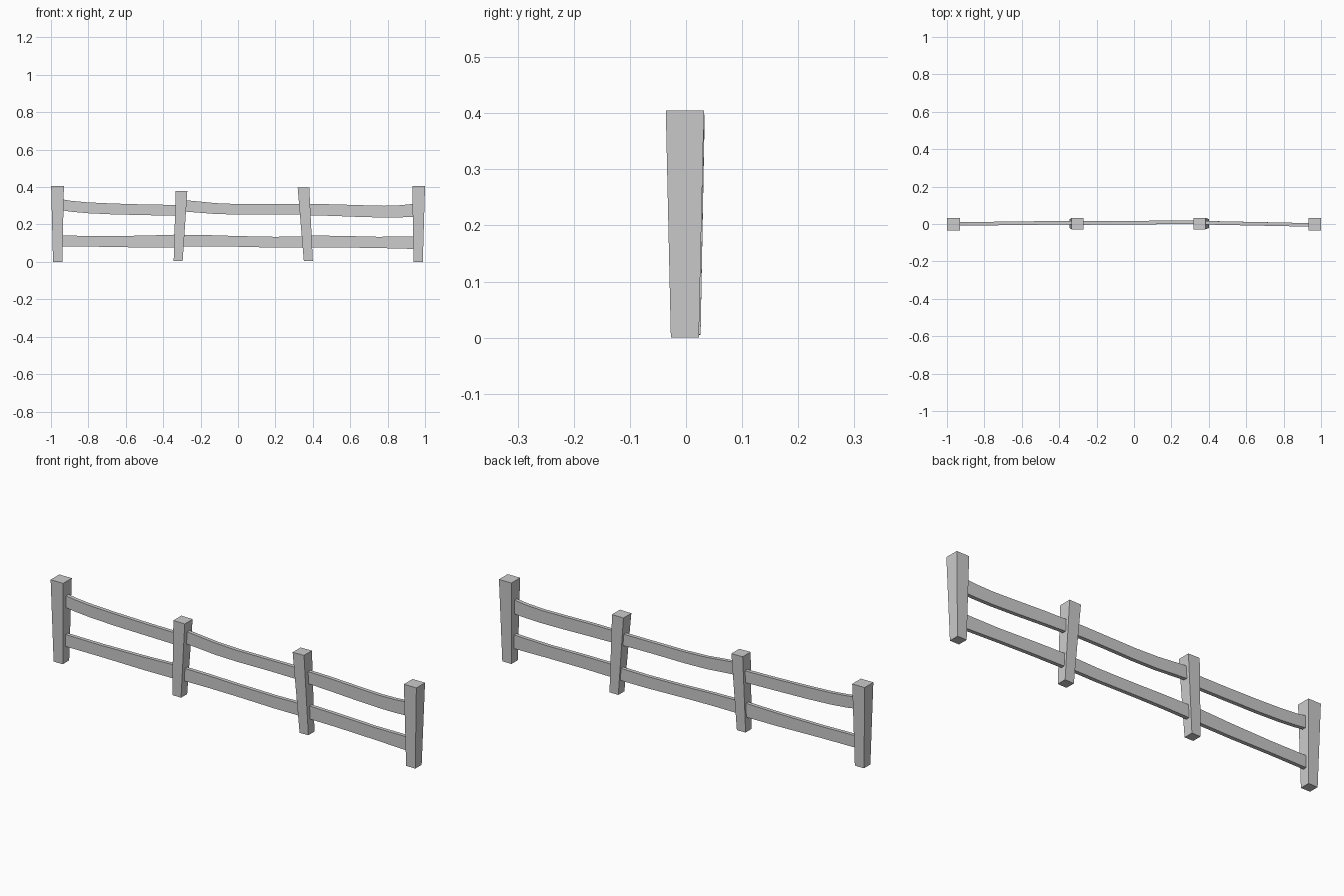
import bpy, bmesh


def loft(name, rings):
    """Join a row of four-cornered rings into a closed, flat-shaded solid."""
    bm = bmesh.new()
    loops = [[bm.verts.new(p) for p in ring] for ring in rings]
    for a, b in zip(loops, loops[1:]):
        for i in range(4):
            j = (i + 1) % 4
            bm.faces.new((a[i], a[j], b[j], b[i]))
    bm.faces.new(loops[0])
    bm.faces.new(loops[-1])
    bmesh.ops.recalc_face_normals(bm, faces=bm.faces)
    mesh = bpy.data.meshes.new(name)
    bm.to_mesh(mesh)
    bm.free()
    bpy.context.collection.objects.link(bpy.data.objects.new(name, mesh))


def post(name, x_bottom, x_top, z_bottom, height, half_bottom, half_top, y):
    """Leaning post that widens to the top; caps tilt with the lean."""
    rings = []
    tilt = (x_top - x_bottom) / height
    for x, z, h in ((x_bottom, z_bottom, half_bottom), (x_top, height, half_top)):
        rings.append([(x + sx * h, y + sy * h, z - (sx * h * tilt * 0.3))
                      for sx, sy in ((-1, -1), (1, -1), (1, 1), (-1, 1))])
    loft(name, rings)


def rail(name, y0, y1, stations):
    """Warped plank through (x, z low, z high), drifting in y from y0 to y1."""
    xa, xb = stations[0][0], stations[-1][0]
    t = 0.0095
    rings = []
    for x, lo, hi in stations:
        y = y0 + (y1 - y0) * (x - xa) / (xb - xa)
        rings.append([(x, y - t, lo), (x, y + t, lo), (x, y + t, hi), (x, y - t, hi)])
    loft(name, rings)


# Posts
post("post_left", -0.964, -0.965, 0.0, 0.405, 0.025, 0.034, -0.002)
post("post_middle_left", -0.320, -0.302, 0.005, 0.379, 0.024, 0.031, 0.002)
post("post_middle_right", 0.376, 0.350, 0.005, 0.397, 0.024, 0.031, 0.002)
post("post_right", 0.963, 0.966, 0.0, 0.405, 0.025, 0.034, -0.002)

# Upper rails
rail("upper_rail_left", 0.0, 0.008, [
    (-0.95, 0.277, 0.336), (-0.89, 0.268, 0.326), (-0.80, 0.260, 0.318),
    (-0.67, 0.254, 0.312), (-0.50, 0.250, 0.307), (-0.31, 0.246, 0.304)])
rail("upper_rail_middle", 0.005, 0.010, [
    (-0.30, 0.270, 0.331), (-0.22, 0.264, 0.324), (-0.12, 0.256, 0.314),
    (0.0, 0.253, 0.309), (0.18, 0.254, 0.309), (0.36, 0.252, 0.309)])
rail("upper_rail_right", 0.007, -0.005, [
    (0.36, 0.250, 0.309), (0.50, 0.246, 0.308), (0.66, 0.240, 0.303),
    (0.78, 0.237, 0.300), (0.87, 0.238, 0.303), (0.95, 0.242, 0.311)])

# Lower rails
rail("lower_rail_left", 0.0, 0.008, [
    (-0.95, 0.082, 0.141), (-0.75, 0.081, 0.138),
    (-0.52, 0.077, 0.140), (-0.31, 0.077, 0.146)])
rail("lower_rail_middle", 0.005, 0.010, [
    (-0.31, 0.082, 0.145), (-0.16, 0.083, 0.143), (0.0, 0.081, 0.138),
    (0.20, 0.076, 0.134), (0.37, 0.076, 0.137)])
rail("lower_rail_right", 0.007, -0.005, [
    (0.37, 0.077, 0.141), (0.55, 0.077, 0.139),
    (0.75, 0.074, 0.134), (0.95, 0.069, 0.137)])
